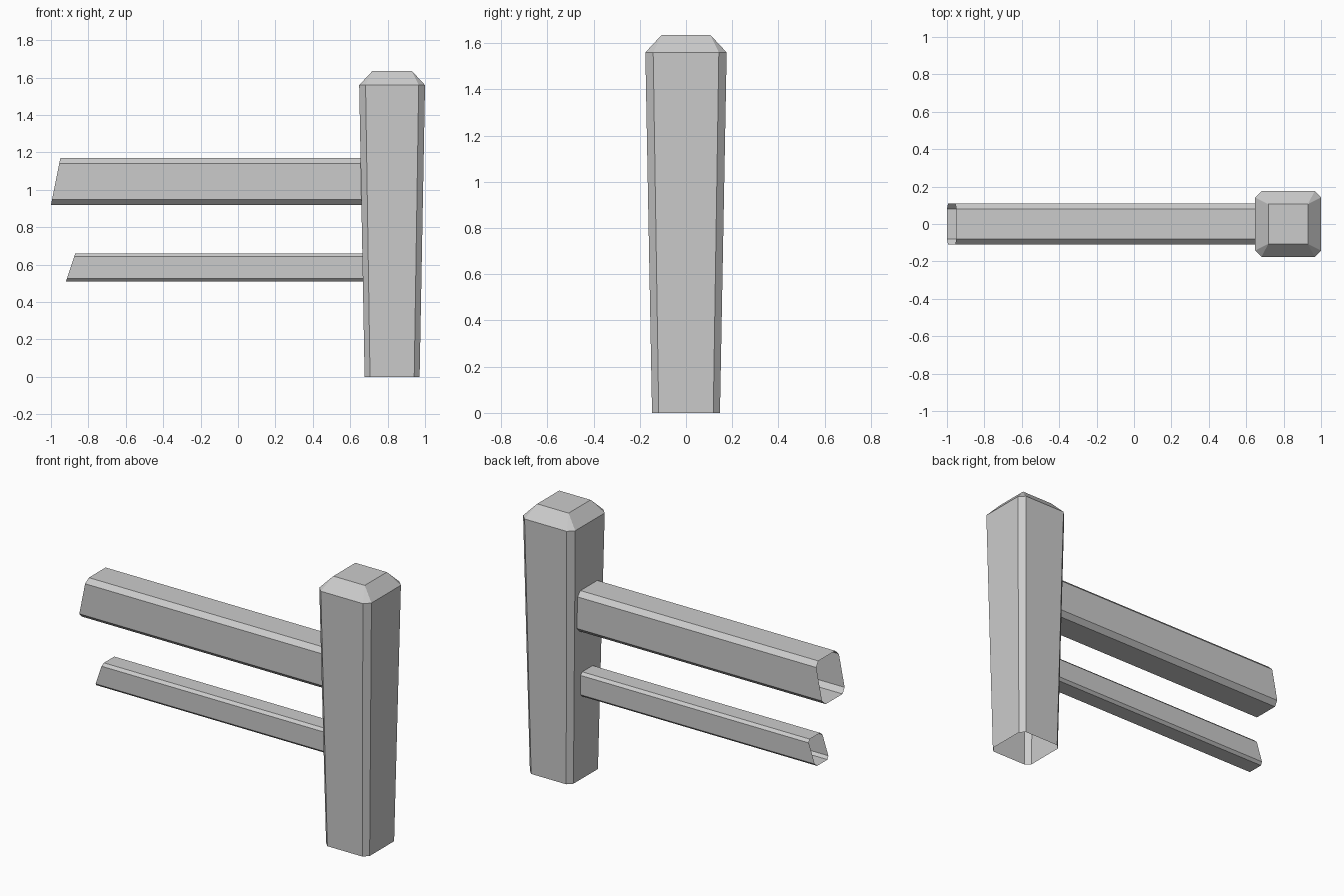
import bpy, bmesh

if "Cube" in bpy.data.objects:
    bpy.data.objects.remove(bpy.data.objects["Cube"])

POST_X = 0.824


def chamfered(hu, hv, c):
    """Rectangle outline with cut corners: 8 points, counter-clockwise."""
    return [(hu, -hv + c), (hu, hv - c), (hu - c, hv), (-hu + c, hv),
            (-hu, hv - c), (-hu, -hv + c), (-hu + c, -hv), (hu - c, -hv)]


def loft(name, rings, cap_end=False):
    """Skin a sequence of rings; both ends stay open unless cap_end."""
    bm = bmesh.new()
    loops = [[bm.verts.new(p) for p in ring] for ring in rings]
    for a, b in zip(loops, loops[1:]):
        for i in range(len(a)):
            j = (i + 1) % len(a)
            bm.faces.new((a[i], a[j], b[j], b[i]))
    if cap_end:
        bm.faces.new(loops[-1])
    bmesh.ops.remove_doubles(bm, verts=bm.verts, dist=1e-4)
    bmesh.ops.recalc_face_normals(bm, faces=bm.faces)
    mesh = bpy.data.meshes.new(name)
    bm.to_mesh(mesh)
    bm.free()
    obj = bpy.data.objects.new(name, mesh)
    bpy.context.collection.objects.link(obj)
    return obj


# Post: flares upward, open underneath, bevelled cap with square corners
post_levels = [(0.0, 0.147, 0.029), (1.56, 0.176, 0.034), (1.635, 0.106, 0.0)]
loft("post",
     [[(POST_X + u, v, z) for u, v in chamfered(h, h, c)]
      for z, h, c in post_levels], cap_end=True)


def rail(name, z0, z1, half_y, c, x_bottom, x_top):
    """Chamfered hollow rail: slanted open left end, right end meets the post."""
    mid, half_z = (z0 + z1) / 2, (z1 - z0) / 2
    outline = [(y, mid + dz) for y, dz in chamfered(half_y, half_z, c)]
    left = [(x_bottom + (x_top - x_bottom) * (z - z0) / (z1 - z0), y, z)
            for y, z in outline]
    right = [(POST_X - 0.147 - 0.029 * z / 1.56 + 0.003, y, z) for y, z in outline]
    loft(name, [left, right])


# Rails
rail("upper_rail", 0.92, 1.17, 0.109, 0.028, -1.0, -0.95)
rail("lower_rail", 0.51, 0.66, 0.066, 0.016, -0.92, -0.87)
